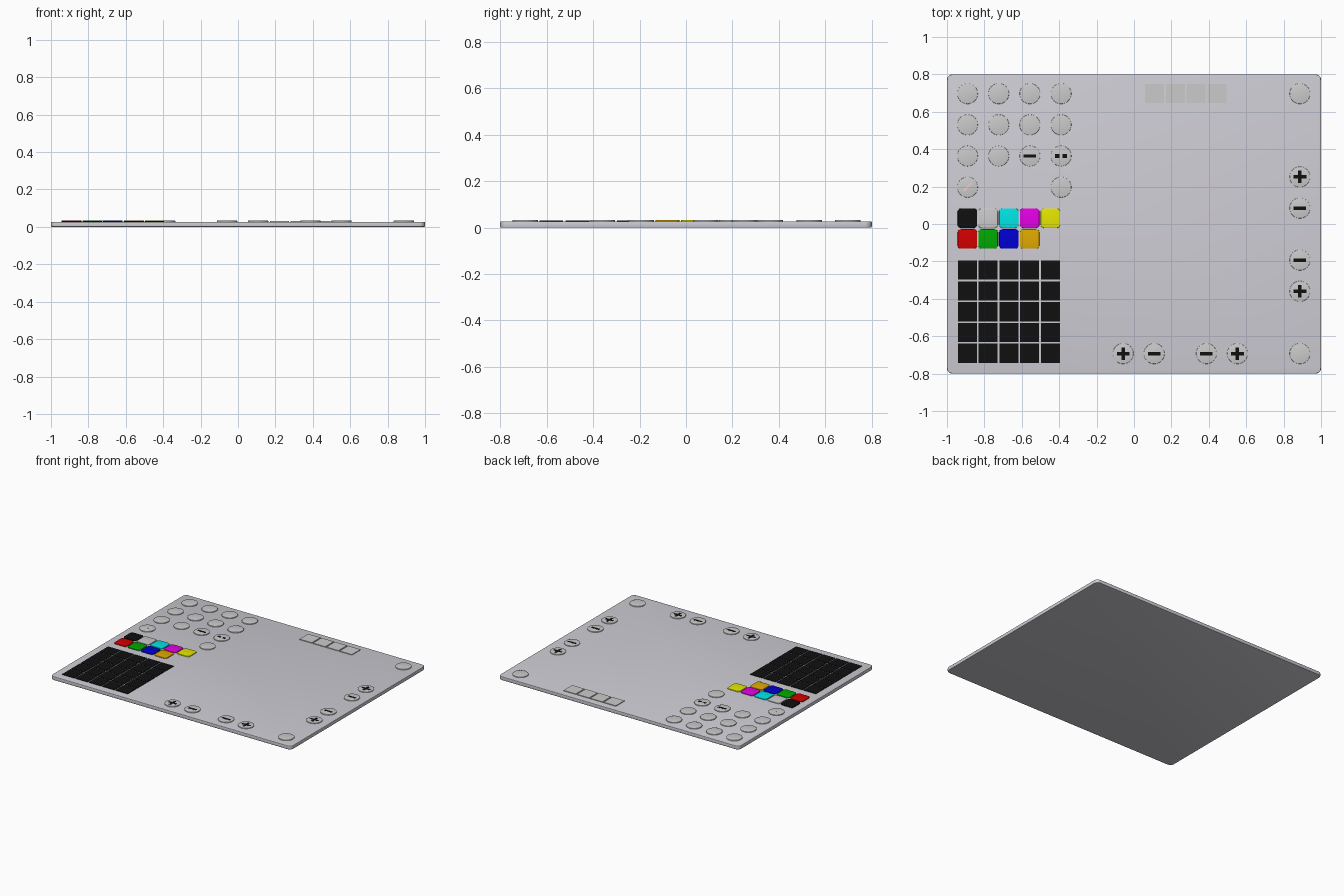
import bpy, bmesh, math

if "Cube" in bpy.data.objects:
    bpy.data.objects.remove(bpy.data.objects["Cube"])

BOARD_TOP = 0.027
KEY_TOP = 0.033


def material(name, rgb):
    m = bpy.data.materials.new(name)
    m.diffuse_color = (*rgb, 1)
    m.use_nodes = True
    m.node_tree.nodes["Principled BSDF"].inputs["Base Color"].default_value = m.diffuse_color
    return m


black = material("black", (0.005, 0.005, 0.005))
board_grey = material("board_grey", (0.62, 0.61, 0.66))
pink = material("pink", (0.9, 0.6, 0.6))


def rounded_rect(w, h, r, seg=5):
    """Outline of a rectangle, optionally with round corners."""
    if r == 0:
        return [(w/2, h/2), (-w/2, h/2), (-w/2, -h/2), (w/2, -h/2)]
    pts = []
    for i, (sx, sy) in enumerate([(1, 1), (-1, 1), (-1, -1), (1, -1)]):
        for k in range(seg + 1):
            a = math.pi / 2 * (i + k / seg)
            pts.append((sx * (w/2 - r) + r * math.cos(a), sy * (h/2 - r) + r * math.sin(a)))
    return pts


def circle(r, n=32):
    return [(r * math.cos(2*math.pi*i/n), r * math.sin(2*math.pi*i/n)) for i in range(n)]


def slab(name, outline, x, y, z0, z1, mat=None, bevel=0, both=False, rot=0):
    """Extrude an outline from z0 to z1 and round off its rim."""
    bm = bmesh.new()
    face = bm.faces.new([bm.verts.new((px, py, z0)) for px, py in outline])
    top = bmesh.ops.extrude_face_region(bm, geom=[face])["geom"]
    bmesh.ops.translate(bm, vec=(0, 0, z1 - z0), verts=[v for v in top if isinstance(v, bmesh.types.BMVert)])
    bmesh.ops.recalc_face_normals(bm, faces=bm.faces[:])
    if bevel:
        rim = [e for e in bm.edges
               if abs(e.verts[0].co.z - e.verts[1].co.z) < 1e-6
               and (both or e.verts[0].co.z > (z0 + z1) / 2)]
        bmesh.ops.bevel(bm, geom=rim, offset=bevel, segments=3, profile=0.5, affect='EDGES')
    me = bpy.data.meshes.new(name)
    bm.to_mesh(me)
    bm.free()
    ob = bpy.data.objects.new(name, me)
    bpy.context.collection.objects.link(ob)
    ob.location = (x, y, 0)
    ob.rotation_euler.z = rot
    if mat:
        me.materials.append(mat)
    if bevel:
        bpy.ops.object.select_all(action='DESELECT')
        ob.select_set(True)
        bpy.context.view_layer.objects.active = ob
        bpy.ops.object.shade_smooth_by_angle(angle=math.radians(40))
    return ob


def mark(name, outline, x, y, mat=black, rot=0):
    slab(name, outline, x, y, KEY_TOP - 0.001, KEY_TOP + 0.0005, mat, rot=rot)


def plus_outline(a=0.034, t=0.009):
    return [(a, t), (t, t), (t, a), (-t, a), (-t, t), (-a, t),
            (-a, -t), (-t, -t), (-t, -a), (t, -a), (t, -t), (a, -t)]


def round_button(name, x, y, symbol=""):
    slab(name, circle(0.055), x, y, BOARD_TOP - 0.003, KEY_TOP, bevel=0.002)
    if symbol == "+":
        mark(name + "_plus", plus_outline(), x, y)
    elif symbol == "-":
        mark(name + "_minus", rounded_rect(0.066, 0.018, 0), x, y)
    elif symbol == ":":
        for s in (-1, 1):
            mark(name + "_dot", rounded_rect(0.024, 0.02, 0), x + s * 0.02, y)
    elif symbol == "/":
        mark(name + "_stroke", rounded_rect(0.06, 0.012, 0), x, y, pink, math.radians(45))


# Base board
slab("board", rounded_rect(2, 1.6, 0.03), 0, 0, 0, BOARD_TOP, board_grey, 0.004, True)

# Round tool buttons, upper left
for row, symbols in enumerate(["....", "....", "..-:", "/  ."]):
    for col, s in enumerate(symbols):
        if s != " ":
            round_button("tool_button", -0.89 + col * 0.1667, 0.697 - row * 0.1667, s)

# Round buttons along the right and front edges
for y, s in [(0.697, ""), (0.252, "+"), (0.085, "-"), (-0.193, "-"), (-0.36, "+"), (-0.693, "")]:
    round_button("side_button", 0.887, y, s)
for x, s in [(-0.058, "+"), (0.108, "-"), (0.387, "-"), (0.553, "+")]:
    round_button("front_button", x, -0.693, s)

# Square mode keys
for i in range(4):
    slab("mode_key", rounded_rect(0.102, 0.102, 0), 0.11 + i * 0.111, 0.697,
         BOARD_TOP - 0.003, KEY_TOP - 0.001)

# Colour keys
colours = [("black", (0.005, 0.005, 0.005)), ("white", (0.8, 0.8, 0.8)), ("cyan", (0, 0.8, 0.8)),
           ("magenta", (0.8, 0, 0.8)), ("yellow", (0.8, 0.8, 0)), ("red", (0.65, 0, 0)),
           ("green", (0, 0.4, 0)), ("blue", (0, 0, 0.65)), ("orange", (0.75, 0.4, 0))]
for i, (name, rgb) in enumerate(colours):
    slab(name + "_key", rounded_rect(0.104, 0.104, 0.018), -0.891 + (i % 5) * 0.111,
         0.031 - (i // 5) * 0.111, BOARD_TOP - 0.003, KEY_TOP, material(name + "_paint", rgb), 0.002)

# Grid of black pads
for r in range(5):
    for c in range(5):
        slab("grid_pad", rounded_rect(0.102, 0.102, 0), -0.891 + c * 0.111, -0.247 - r * 0.111,
             BOARD_TOP - 0.003, KEY_TOP - 0.002, black)
